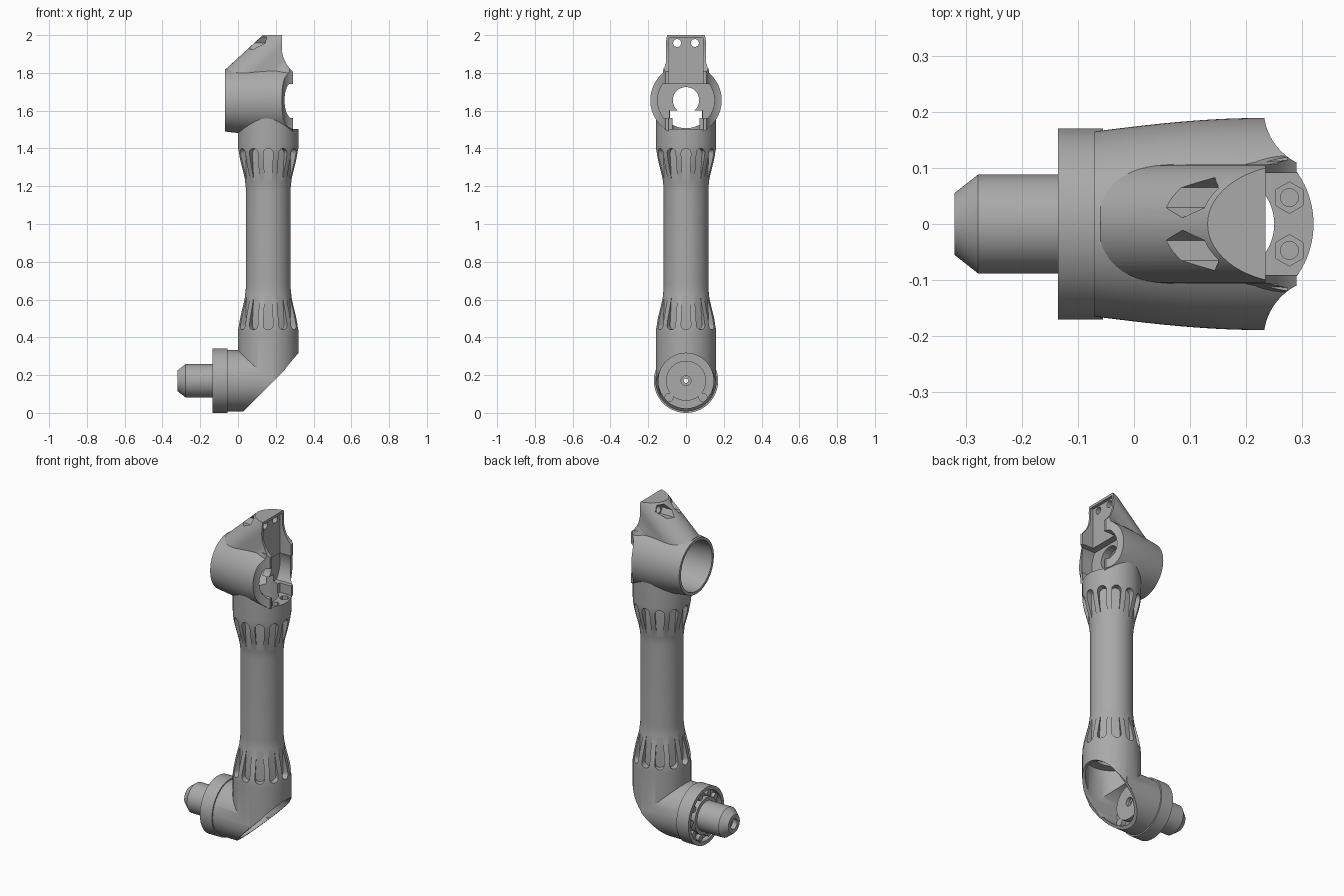
import bpy, bmesh
from math import pi, cos, sin, atan, tau
from mathutils import Matrix, Vector

if "Cube" in bpy.data.objects:
    bpy.data.objects.remove(bpy.data.objects["Cube"])

grey = bpy.data.materials.new("plain grey")
grey.use_nodes = True
grey.diffuse_color = (0.4, 0.4, 0.4, 1)
grey.node_tree.nodes["Principled BSDF"].inputs["Base Color"].default_value = (0.4, 0.4, 0.4, 1)

TUBE_X, ELBOW_Z, HEAD_Z = 0.16, 0.17, 1.655
TO_X = Matrix.Rotation(pi / 2, 4, 'Y')


def finish(bm, name):
    bmesh.ops.recalc_face_normals(bm, faces=bm.faces)
    mesh = bpy.data.meshes.new(name)
    bm.to_mesh(mesh)
    bm.free()
    mesh.materials.append(grey)
    ob = bpy.data.objects.new(name, mesh)
    bpy.context.collection.objects.link(ob)
    return ob


def box(name, lo, hi):
    bm = bmesh.new()
    lo, hi = Vector(lo), Vector(hi)
    bmesh.ops.create_cube(bm, size=1, matrix=Matrix.Translation((lo + hi) / 2) @ Matrix.Diagonal((hi - lo).to_4d()))
    return finish(bm, name)


def rod(name, axis, start, end, radius, a, b, sides=64):
    """Cylinder along an axis; a and b are its other two coordinates in order."""
    mid = (start + end) / 2
    pos, turn = {'X': ((mid, a, b), TO_X),
                 'Y': ((a, mid, b), Matrix.Rotation(pi / 2, 4, 'X')),
                 'Z': ((a, b, mid), Matrix())}[axis]
    bm = bmesh.new()
    bmesh.ops.create_cone(bm, cap_ends=True, segments=sides, radius1=radius, radius2=radius,
                          depth=end - start, matrix=Matrix.Translation(pos) @ turn)
    return finish(bm, name)


def lathe(name, profile, matrix, closed=False, sides=96):
    """Revolve (height, radius) points round local z, then place them."""
    bm = bmesh.new()
    rings = [[bm.verts.new((r * cos(tau * i / sides), r * sin(tau * i / sides), h)) for i in range(sides)]
             for h, r in profile]
    pairs = list(zip(rings, rings[1:] + rings[:1])) if closed else list(zip(rings, rings[1:]))
    for p, q in pairs:
        for i in range(sides):
            j = (i + 1) % sides
            bm.faces.new((p[i], p[j], q[j], q[i]))
    if not closed:
        bm.faces.new(rings[0])
        bm.faces.new(rings[-1])
    bm.transform(matrix)
    return finish(bm, name)


def combine(target, tool, operation='DIFFERENCE'):
    mod = target.modifiers.new("join", 'BOOLEAN')
    mod.operation, mod.solver, mod.object = operation, 'EXACT', tool
    bpy.context.view_layer.objects.active = target
    bpy.ops.object.modifier_apply(modifier=mod.name)
    bpy.data.objects.remove(tool)


def flare(z0, r0, z1, r1, steps=14):
    return [(z0 + (z1 - z0) * k / steps, r0 + (r1 - r0) * (1 - cos(pi * k / steps)) / 2) for k in range(steps + 1)]


def flutes(wide, narrow):
    """Twelve radial cutters, round at the wide end and tapering to the thin tube."""
    bm = bmesh.new()
    s = 1 if wide > narrow else -1
    outline = [(0.026 * cos(pi * k / 10), wide + s * (0.026 * sin(pi * k / 10) - 0.026)) for k in range(11)]
    outline += [(-0.014, narrow), (0.014, narrow)]
    for n in range(12):
        turn = Matrix.Translation((TUBE_X, 0, 0)) @ Matrix.Rotation(tau * n / 12, 4, 'Z')
        inner, outer = [[bm.verts.new(turn @ Vector((r, t, z))) for t, z in outline] for r in (0.123, 0.2)]
        bm.faces.new(inner)
        bm.faces.new(outer)
        for i in range(len(outline)):
            j = (i + 1) % len(outline)
            bm.faces.new((inner[i], inner[j], outer[j], outer[i]))
    return finish(bm, "flute_cutter")


# Main tube with flared ends, and the flutes cut into the flares
arm = lathe("arm_body", [(0.14, 0.16)] + flare(0.42, 0.16, 0.68, 0.118) + flare(1.17, 0.118, 1.42, 0.16)
            + [(1.62, 0.16)], Matrix.Translation((TUBE_X, 0, 0)))
combine(arm, flutes(0.44, 0.69))
combine(arm, flutes(1.4, 1.16))

# Elbow
combine(arm, rod("elbow", 'X', -0.07, 0.185, 0.162, 0, ELBOW_Z, 96), 'UNION')

# Barrel head, slightly swollen towards the open side
swell = [(-0.07 + 0.36 * k / 12, 0.165 + 0.024 * sin(pi / 2 * min(1, k / 10))) for k in range(13)]
combine(arm, lathe("head", swell, Matrix.Translation((0, 0, HEAD_Z)) @ TO_X), 'UNION')


def sloped_ridge(radius, drop):
    """Rounded ridge rising from the barrel, trimmed flat on top."""
    bm = bmesh.new()
    slope = atan(0.92)
    for x in (-0.2, 0.5):
        z = 1.815 - drop + 0.92 * (x + 0.07) - radius / cos(slope)
        for down in (0, 0.4):
            for i in range(64):
                u, v = radius * cos(tau * i / 64), radius * sin(tau * i / 64)
                bm.verts.new((x - u * sin(slope), v, z + u * cos(slope) - down))
    hull = bmesh.ops.convex_hull(bm, input=bm.verts)
    bmesh.ops.delete(bm, geom=list({g for g in hull["geom_interior"] + hull["geom_unused"]
                                    if isinstance(g, bmesh.types.BMVert)}), context='VERTS')
    ridge = finish(bm, "ridge")
    combine(ridge, box("trim", (-0.06, -0.2, 1.62), (0.289, 0.2, 2.0 - drop)), 'INTERSECT')
    return ridge


# Tower with stepped shoulders easing into the barrel
for radius, drop in ((0.106, 0), (0.113, 0.15), (0.122, 0.175)):
    combine(arm, sloped_ridge(radius, drop), 'UNION')

# Concave trims round the open side
for side in (-1, 1):
    combine(arm, rod("side_trim", 'Z', 1.502, 2.1, 0.107, 0.338, side * 0.205))
combine(arm, rod("tower_trim", 'Y', -0.3, 0.3, 0.168, 0.4, 1.935))
combine(arm, box("tower_end_trim", (0.234, -0.3, 1.935), (0.5, 0.3, 2.1)))

# Barrel bore, web hole, open slot and side window
combine(arm, rod("bore", 'X', -0.2, 0.13, 0.148, 0, HEAD_Z, 96))
combine(arm, rod("web_hole", 'X', 0.0, 0.4, 0.07, 0, HEAD_Z))
combine(arm, box("slot", (0.215, -0.091, 1.503), (0.5, 0.091, 1.985)))
window = rod("window", 'X', 0.175, 0.5, 0.15, 0, HEAD_Z)
combine(window, box("window_limit", (0.1, -0.3, 1.56), (0.6, 0.3, 1.74)), 'INTERSECT')
combine(arm, window)

# Hollow tube and elbow, with the slanted opening
combine(arm, rod("tube_bore", 'Z', 0.3, 1.6, 0.09, TUBE_X, 0))
combine(arm, rod("elbow_cavity", 'X', 0.0, 0.4, 0.146, 0, ELBOW_Z))
combine(arm, rod("tube_cavity", 'Z', 0.1, 0.4, 0.143, TUBE_X, 0))
slant = box("slant", (0, -0.5, -0.5), (1, 0.5, 0.5))
slant.data.transform(Matrix.Translation((0.175, 0, 0.155)) @ Matrix.Rotation(pi / 4, 4, 'Y'))
combine(arm, slant)
combine(arm, rod("shaft_hole", 'X', -0.2, 0.1, 0.05, 0, ELBOW_Z))

# Screw holes and nut pockets in the tower and shelf
for y in (-0.047, 0.047):
    combine(arm, rod("tower_pocket", 'X', -0.1, 0.15, 0.036, y, 1.958, 6))
    combine(arm, rod("tower_hole", 'X', 0.1, 0.4, 0.021, y, 1.958, 24))
    combine(arm, rod("wall_hole", 'X', 0.19, 0.4, 0.021, y, 1.53, 24))
    combine(arm, rod("shelf_pocket", 'Z', 1.48, 1.55, 0.028, 0.277, y, 6))
    combine(arm, rod("shelf_hole", 'Z', 1.43, 1.55, 0.016, 0.277, y, 24))

# Collar with a recessed bearing ring
AT_ELBOW = Matrix.Translation((0, 0, ELBOW_Z)) @ TO_X
collar = lathe("collar", [(-0.135, 0.17), (-0.135, 0.148), (-0.105, 0.148), (-0.105, 0.108), (-0.135, 0.108),
                          (-0.135, 0.07), (-0.055, 0.07), (-0.055, 0.17)], AT_ELBOW, True)
parts = [arm, collar]
for n in range(10):
    a = tau * (n + 0.5) / 10
    parts.append(rod("bearing_roller", 'X', -0.127, -0.1, 0.018, 0.128 * sin(a), ELBOW_Z + 0.128 * cos(a), 20))

# Tapered shaft, hollow through the middle, ending in a hub inside the elbow
shaft = [(-0.32, 0.03), (-0.32, 0.055), (-0.278, 0.088), (-0.06, 0.088), (-0.06, 0.049), (-0.002, 0.049),
         (-0.002, 0.106), (0.035, 0.106), (0.035, 0.026), (0.015, 0.026), (0.015, 0.012), (-0.29, 0.012),
         (-0.29, 0.03)]
parts.append(lathe("shaft", shaft, AT_ELBOW, True))

# Hub screws inside the elbow
for y in (-0.09, 0.09):
    parts.append(rod("hub_screw", 'X', -0.005, 0.03, 0.024, y, 0.082, 24))

# Smooth shading with sharp edges kept
bpy.context.view_layer.update()
bpy.ops.object.select_all(action='DESELECT')
for ob in parts:
    ob.select_set(True)
bpy.context.view_layer.objects.active = arm
bpy.ops.object.shade_smooth_by_angle(angle=pi / 6)
